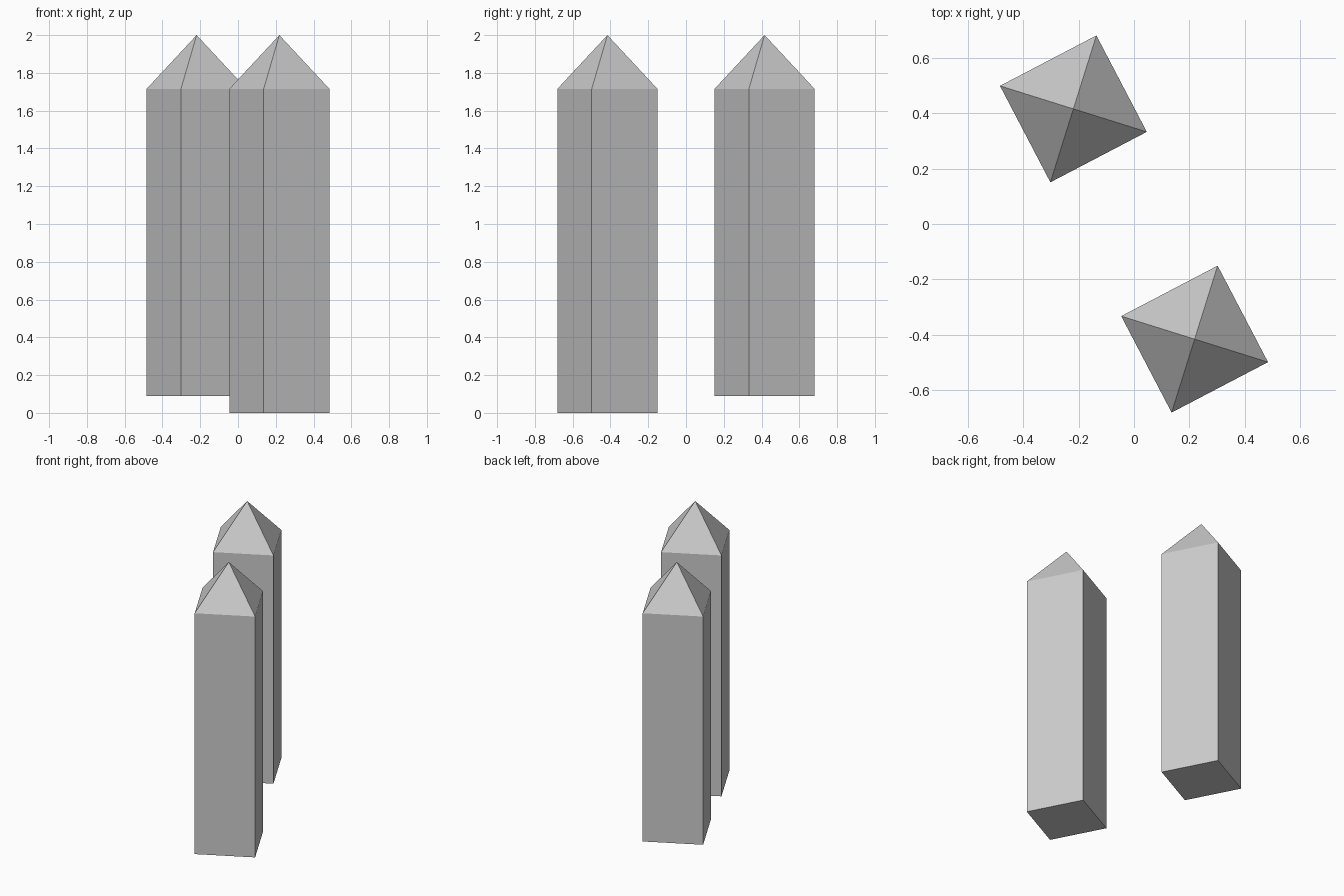
import bpy, bmesh
from math import radians, cos, sin

# Remove the default cube
if "Cube" in bpy.data.objects:
    bpy.data.objects.remove(bpy.data.objects["Cube"], do_unlink=True)

# Single plain stone colour
stone = bpy.data.materials.new("light_grey")
stone.use_nodes = True
colour = (0.6, 0.6, 0.6, 1)
stone.diffuse_color = colour
stone.node_tree.nodes["Principled BSDF"].inputs["Base Color"].default_value = colour

RADIUS, TURN = 0.278, radians(-17.4)
EAVES, PEAK = 1.715, 2.0


def pillar(name, x, y, base):
    """Square shaft, closed below, with a pyramid cap."""
    bm = bmesh.new()

    def ring(z):
        angles = [TURN + radians(90 * i) for i in range(4)]
        return [bm.verts.new((RADIUS * cos(a), RADIUS * sin(a), z)) for a in angles]

    low, high = ring(base), ring(EAVES)
    tip = bm.verts.new((0, 0, PEAK))
    bm.faces.new(low[::-1])
    for i in range(4):
        j = (i + 1) % 4
        bm.faces.new((low[i], low[j], high[j], high[i]))
        bm.faces.new((high[i], high[j], tip))
    mesh = bpy.data.meshes.new(name)
    bm.to_mesh(mesh)
    bm.free()
    mesh.materials.append(stone)
    obj = bpy.data.objects.new(name, mesh)
    obj.location = (x, y, 0)
    bpy.context.collection.objects.link(obj)


# Two matching pillars, the rear one ending higher
pillar("front_pillar", 0.219, -0.416, 0)
pillar("back_pillar", -0.219, 0.416, 0.09)
